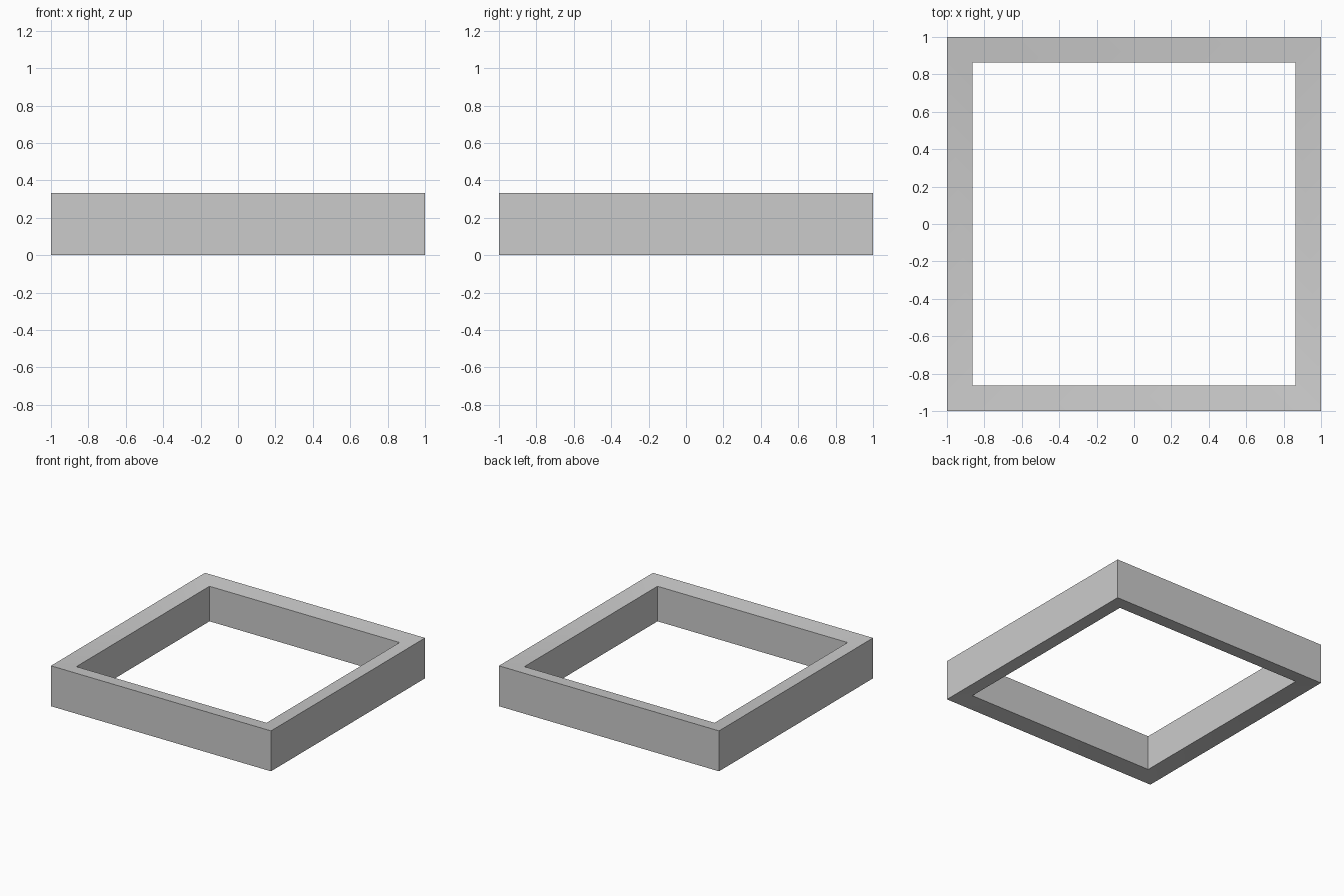
import bpy, bmesh

if "Cube" in bpy.data.objects:
    bpy.data.objects.remove(bpy.data.objects["Cube"])

HEIGHT = 0.332
# Cross-section as (distance from centre, height): inner edge is slightly tapered
PROFILE = [(1.0, 0.0), (1.0, HEIGHT), (0.864, HEIGHT - 0.022), (0.864, 0.022)]
CORNERS = [(-1, -1), (1, -1), (1, 1), (-1, 1)]

# Square mitred frame: sweep the cross-section round four corners
bm = bmesh.new()
rings = [[bm.verts.new((sx * r, sy * r, z)) for r, z in PROFILE] for sx, sy in CORNERS]
for i in range(4):
    a, b = rings[i], rings[(i + 1) % 4]
    for j in range(4):
        k = (j + 1) % 4
        bm.faces.new((a[j], b[j], b[k], a[k]))
bmesh.ops.recalc_face_normals(bm, faces=bm.faces)

mesh = bpy.data.meshes.new("square_frame")
bm.to_mesh(mesh)
bm.free()
frame = bpy.data.objects.new("square_frame", mesh)
bpy.context.collection.objects.link(frame)

# Soften the shallow mitres, keep the main edges sharp
bpy.context.view_layer.objects.active = frame
frame.select_set(True)
bpy.ops.object.shade_smooth_by_angle()
